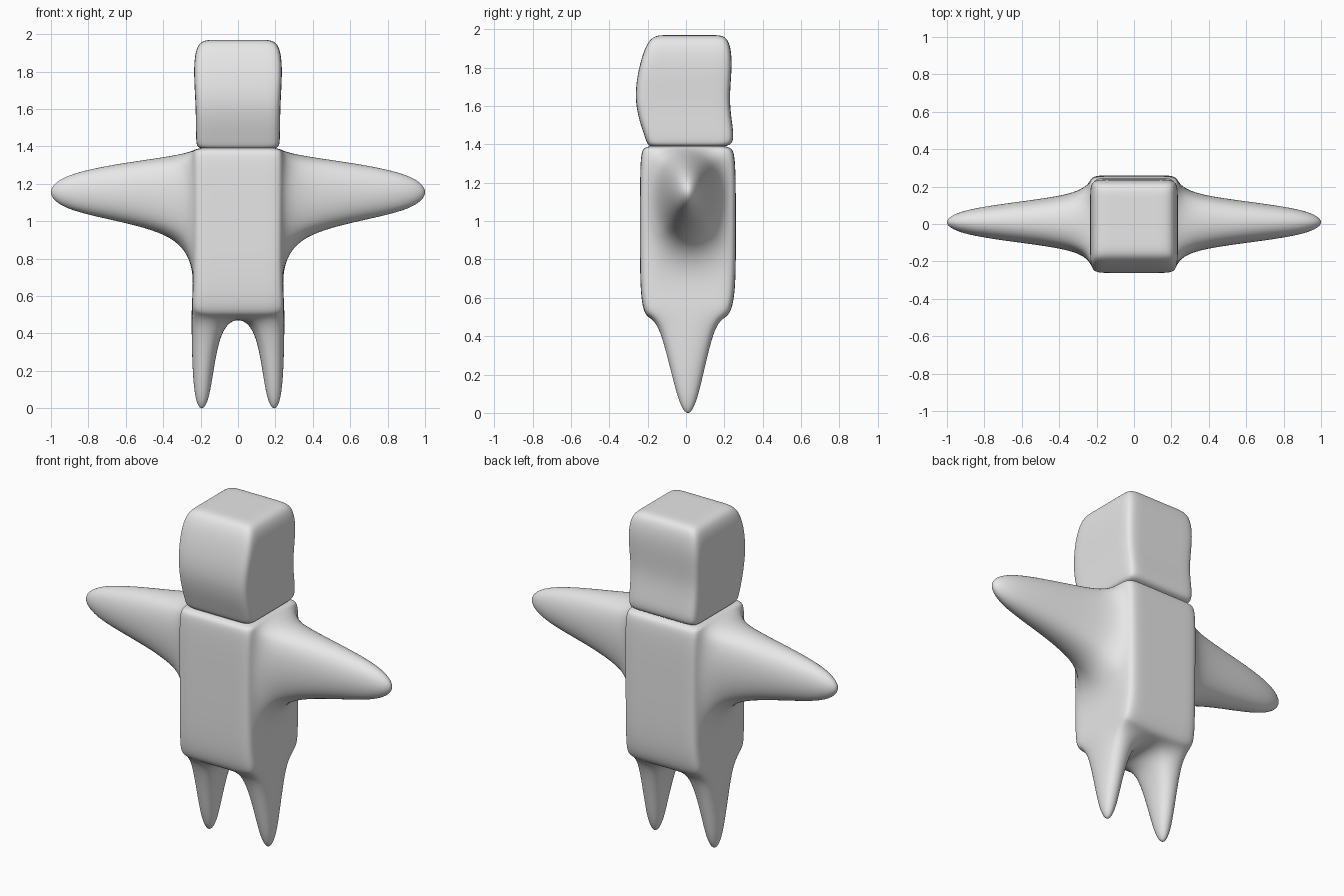
import bpy
import bmesh
from mathutils import Vector

if "Cube" in bpy.data.objects:
    bpy.data.objects.remove(bpy.data.objects["Cube"], do_unlink=True)

# Cage levels: height, half width, front y, back y, inner fraction in x, in y
LEVELS = [
    (0.49, 0.255, -0.21, 0.22, 0.40, 0.70),    # hips
    (0.60, 0.24, -0.24, 0.26, 0.60, 0.60),
    (0.94, 0.24, -0.24, 0.26, 0.62, 0.60),     # under the arms
    (1.33, 0.245, -0.24, 0.26, 0.62, 0.60),    # over the arms
    (1.385, 0.235, -0.225, 0.24, 0.62, 0.60),  # shoulders
    (1.39, 0.19, -0.18, 0.19, 0.62, 0.60),     # neck groove
    (1.395, 0.22, -0.20, 0.235, 0.62, 0.62),   # lower rim of the head
    (1.44, 0.225, -0.215, 0.255, 0.62, 0.62),
    (1.62, 0.225, -0.275, 0.22, 0.62, 0.62),
    (1.82, 0.24, -0.245, 0.245, 0.62, 0.62),
    (1.97, 0.22, -0.19, 0.225, 0.55, 0.60),    # crown
]
RIM = ([(i, 0) for i in range(3)] + [(3, j) for j in range(3)]
       + [(i, 3) for i in (3, 2, 1)] + [(0, j) for j in (3, 2, 1)])
ARM_LEVEL = 2
bm = bmesh.new()


def make_level(level, filled):
    """Four by four grid of points; only the rim unless filled."""
    z, half, front, back, fx, fy = level
    mid, depth = (front + back) / 2, (back - front) / 2
    xs = [-half, -half * fx, half * fx, half]
    ys = [mid + depth * f for f in (-1, -fy, fy, 1)]
    return {(i, j): bm.verts.new((xs[i], ys[j], z))
            for i in range(4) for j in range(4)
            if filled or (i, j) in RIM}


def cap(grid):
    """Close an end with nine faces."""
    return {(i, j): bm.faces.new([grid[i, j], grid[i + 1, j],
                                  grid[i + 1, j + 1], grid[i, j + 1]])
            for i in range(3) for j in range(3)}


def pull_limb(face, centre, size):
    """Extrude one face and shrink its end to a box section."""
    middle = face.calc_center_median()
    end = bmesh.ops.extrude_discrete_faces(bm, faces=[face])["faces"][0]
    for v in end.verts:
        v.co = Vector([c + (s if p > m else -s)
                       for c, s, p, m in zip(centre, size, v.co, middle)])


# Torso and head
last = len(LEVELS) - 1
grids = [make_level(lv, k in (0, last)) for k, lv in enumerate(LEVELS)]
arm_faces = {}
for k in range(last):
    low, high = grids[k], grids[k + 1]
    for n, a in enumerate(RIM):
        b = RIM[(n + 1) % len(RIM)]
        f = bm.faces.new([low[a], low[b], high[b], high[a]])
        if k == ARM_LEVEL and {a, b} in ({(3, 1), (3, 2)}, {(0, 1), (0, 2)}):
            arm_faces[1 if a[0] == 3 else -1] = f
hip_faces = cap(grids[0])
cap(grids[last])
bmesh.ops.recalc_face_normals(bm, faces=bm.faces[:])

# Raise the shoulder joints
for i in (0, 3):
    for j in (1, 2):
        grids[ARM_LEVEL + 1][i, j].co.z = 1.37

# Arms and legs
for side in (-1, 1):
    pull_limb(arm_faces[side], (side * 1.066, 0.01, 1.155), (0, 0.078, 0.115))
    pull_limb(hip_faces[1 + side, 1], (side * 0.195, 0.01, -0.043), (0.05, 0.04, 0))

bmesh.ops.recalc_face_normals(bm, faces=bm.faces[:])
mesh = bpy.data.meshes.new("figure_body")
bm.to_mesh(mesh)
bm.free()
body = bpy.data.objects.new("figure_body", mesh)
bpy.context.collection.objects.link(body)
mesh.polygons.foreach_set("use_smooth", [True] * len(mesh.polygons))

# Rounded surface
subsurf = body.modifiers.new("rounding", "SUBSURF")
subsurf.levels = subsurf.render_levels = 4

# Plain grey
grey = bpy.data.materials.new("plain_grey")
grey.use_nodes = True
colour = (0.8, 0.8, 0.8, 1)
grey.diffuse_color = colour
grey.node_tree.nodes["Principled BSDF"].inputs["Base Color"].default_value = colour
mesh.materials.append(grey)
